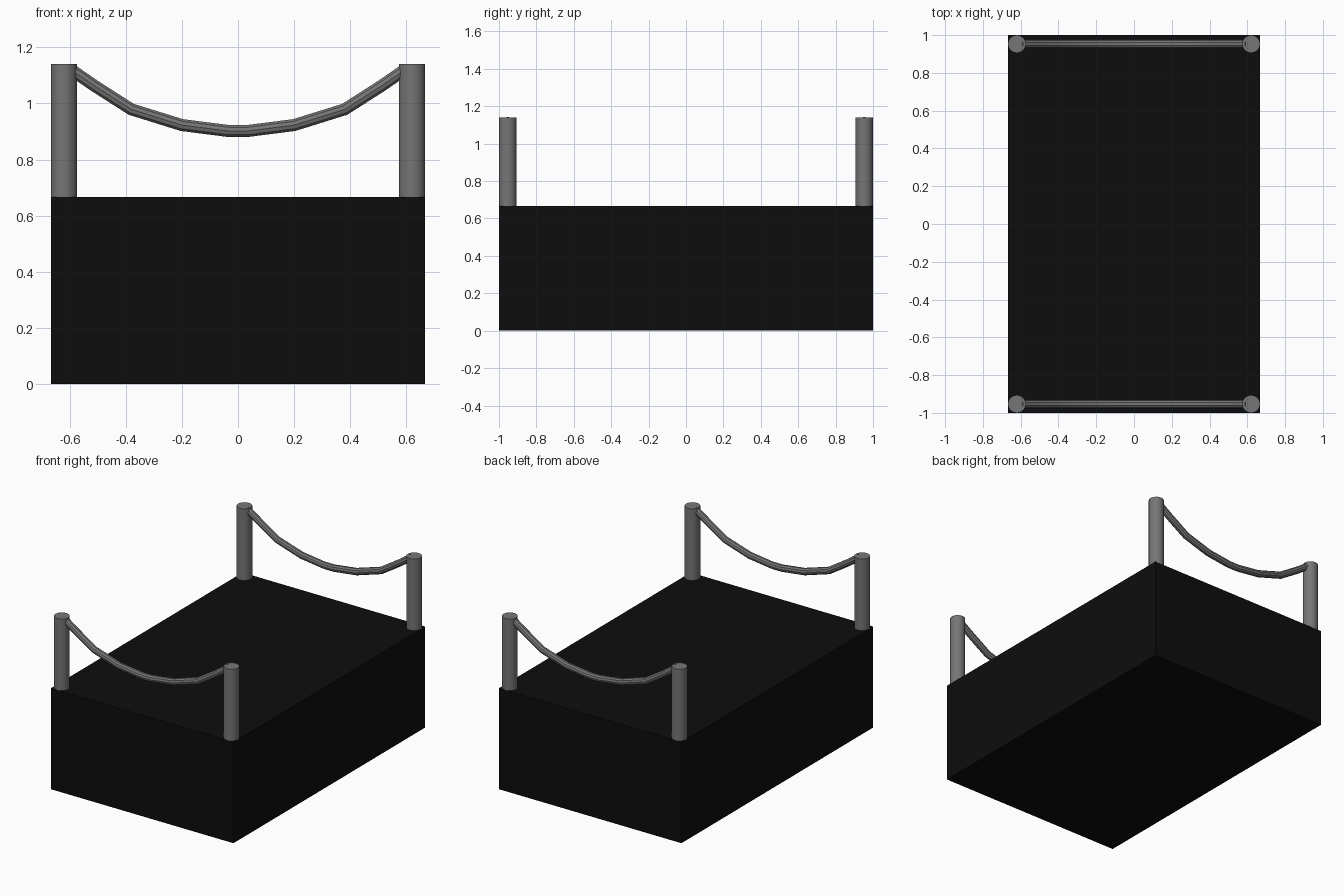
import bpy, math

if "Cube" in bpy.data.objects:
    bpy.data.objects.remove(bpy.data.objects["Cube"])

HX, HY, TOP = 0.667, 1.0, 0.667      # deck half sizes and height
R, POST_TOP = 0.047, 1.14            # post radius and top
PX, PY = HX - R, HY - R              # post centre


def material(name, value):
    m = bpy.data.materials.new(name)
    m.diffuse_color = (value, value, value, 1)
    m.use_nodes = True
    m.node_tree.nodes["Principled BSDF"].inputs["Base Color"].default_value = m.diffuse_color
    return m


black = material("black", 0.004)
grey = material("grey", 0.18)


def finish(ob, name, mat, smooth=True):
    ob.name = name
    ob.data.materials.append(mat)
    bpy.ops.object.select_all(action='DESELECT')
    ob.select_set(True)
    bpy.context.view_layer.objects.active = ob
    if smooth:
        bpy.ops.object.shade_smooth_by_angle(angle=math.radians(32))


# solid base block
bpy.ops.mesh.primitive_cube_add(size=1, location=(0, 0, TOP / 2))
base = bpy.context.object
base.scale = (2 * HX, 2 * HY, TOP)
bpy.ops.object.transform_apply(location=False, rotation=False, scale=True)
finish(base, "base_block", black, smooth=False)

# sagging rope: right half of the path, mirrored for the left
half = [(0.035, 0.902), (0.2, 0.923), (0.38, 0.979), (0.51, 1.062), (0.6, 1.13 - 0.006)]
path = [(-x, z) for x, z in reversed(half)] + half

for side, end in ((-1, "front"), (1, "back")):
    # corner posts
    for sx, hand in ((-1, "left"), (1, "right")):
        bpy.ops.mesh.primitive_cylinder_add(
            vertices=24, radius=R, depth=POST_TOP - TOP,
            location=(sx * PX, side * PY, (POST_TOP + TOP) / 2))
        finish(bpy.context.object, f"{end}_{hand}_post", grey)

    # rope between the posts
    cu = bpy.data.curves.new("rope", 'CURVE')
    cu.dimensions = '3D'
    cu.bevel_depth = 0.0225
    cu.bevel_resolution = 3
    cu.use_fill_caps = True
    sp = cu.splines.new('POLY')
    sp.points.add(len(path) - 1)
    for p, (x, z) in zip(sp.points, path):
        p.co = (x, side * PY, z, 1)
    rope = bpy.data.objects.new("rope", cu)
    bpy.context.collection.objects.link(rope)
    bpy.ops.object.select_all(action='DESELECT')
    rope.select_set(True)
    bpy.context.view_layer.objects.active = rope
    bpy.ops.object.convert(target='MESH')
    finish(bpy.context.object, f"{end}_rope", grey)
